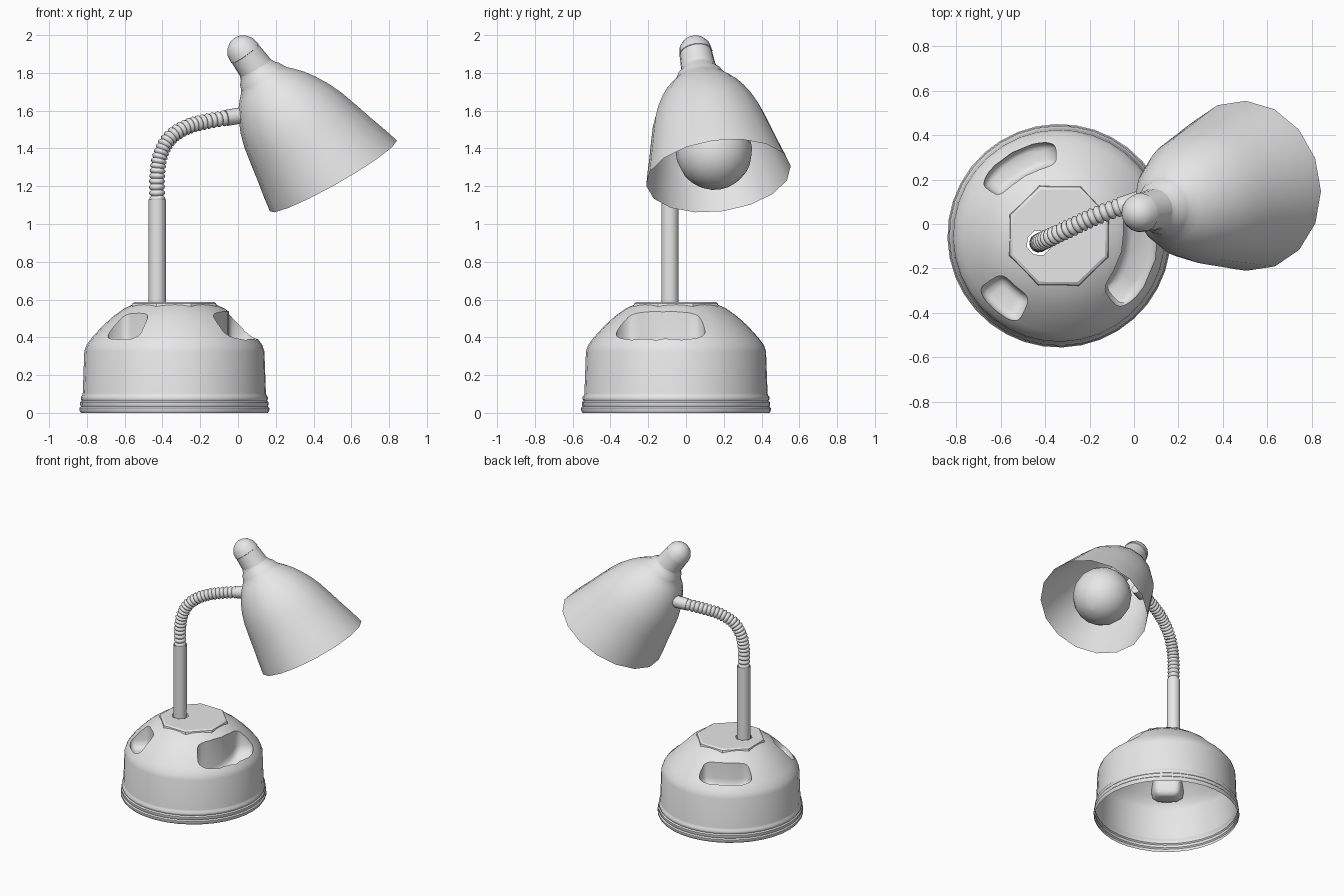
import bpy, bmesh, math
from mathutils import Vector

if "Cube" in bpy.data.objects:
    bpy.data.objects.remove(bpy.data.objects["Cube"], do_unlink=True)

grey = bpy.data.materials.new("light_grey")
grey.use_nodes = True
grey.diffuse_color = (0.8, 0.8, 0.8, 1)
grey.node_tree.nodes["Principled BSDF"].inputs["Base Color"].default_value = (0.8, 0.8, 0.8, 1)

UP = Vector((0, 0, 1))
SIDE = Vector((-0.37, 0.93, 0))      # reference direction for every ring


def ring(center, normal, radius, sides, phase=0.0):
    n = Vector(normal).normalized()
    u = (SIDE - n * SIDE.dot(n)).normalized()
    v = n.cross(u)
    angles = [2 * math.pi * i / sides + phase for i in range(sides)]
    return [Vector(center) + (u * math.cos(a) + v * math.sin(a)) * radius for a in angles]


def skin(name, rings, cap_start=False, cap_end=False):
    """Join equal-sized rings of points into one surface."""
    bm = bmesh.new()
    loops = [[bm.verts.new(p) for p in r] for r in rings]
    count = len(loops[0])
    for a, b in zip(loops, loops[1:]):
        for i in range(count):
            j = (i + 1) % count
            bm.faces.new((a[i], a[j], b[j], b[i]))
    if cap_start:
        bm.faces.new(loops[0][::-1])
    if cap_end:
        bm.faces.new(loops[-1])
    bmesh.ops.recalc_face_normals(bm, faces=bm.faces)
    mesh = bpy.data.meshes.new(name)
    bm.to_mesh(mesh)
    bm.free()
    mesh.materials.append(grey)
    obj = bpy.data.objects.new(name, mesh)
    bpy.context.collection.objects.link(obj)
    return obj


def activate(obj):
    bpy.ops.object.select_all(action='DESELECT')
    obj.select_set(True)
    bpy.context.view_layer.objects.active = obj


def smooth(obj, degrees=40):
    activate(obj)
    bpy.ops.object.shade_smooth_by_angle(angle=math.radians(degrees))


# Base: revolved dome with a ridged foot
BASE = Vector((-0.337, -0.053, 0))
profile = [(0.495, 0), (0.503, 0.012), (0.503, 0.026), (0.495, 0.034), (0.499, 0.042),
           (0.499, 0.056), (0.491, 0.064), (0.495, 0.072), (0.495, 0.084), (0.487, 0.095),
           (0.485, 0.105), (0.477, 0.325), (0.465, 0.36), (0.435, 0.4), (0.38, 0.46),
           (0.325, 0.51), (0.265, 0.553), (0.215, 0.576)]
base = skin("base", [ring(BASE + UP * z, UP, r, 36) for r, z in profile], True, True)


# Holder pockets sunk into the dome
def pocket_cutter(a0, a1, r0, r1, floor0, floor1):
    def outline(scale, height):
        points = []
        for i in range(28):
            t = 2 * math.pi * i / 28
            c, s = math.cos(t), math.sin(t)
            c = math.copysign(abs(c) ** 0.5, c) * scale
            s = math.copysign(abs(s) ** 0.5, s) * scale
            a = math.radians((a0 + a1) / 2 + c * (a1 - a0) / 2)
            r = (r0 + r1) / 2 + s * (r1 - r0) / 2
            z = 0.8 if height is None else floor0 + (floor1 - floor0) * (c + 1) / 2 + height
            points.append(BASE + Vector((r * math.cos(a), r * math.sin(a), z)))
        return points
    steps = [(1, None), (1, 0.06), (0.93, 0.025), (0.75, 0.006), (0.5, 0)]
    return skin("pocket_cutter", [outline(s, h) for s, h in steps], True, True)


for spec in [(-51, 23, 0.29, 0.445, 0.22, 0.35),
             (92, 147, 0.31, 0.43, 0.34, 0.34),
             (213, 245, 0.3, 0.445, 0.35, 0.35)]:
    cutter = pocket_cutter(*spec)
    cutter.hide_render = True
    activate(base)
    mod = base.modifiers.new("pocket", 'BOOLEAN')
    mod.operation = 'DIFFERENCE'
    mod.object = cutter
    bpy.ops.object.modifier_apply(modifier=mod.name)
    bpy.data.objects.remove(cutter, do_unlink=True)

# Open the underside and the top of the dome
bm = bmesh.new()
bm.from_mesh(base.data)
ends = [f for f in bm.faces if all(v.co.z < 0.001 for v in f.verts)
        or all(v.co.z > 0.575 for v in f.verts)]
bmesh.ops.delete(bm, geom=ends, context='FACES')
bm.to_mesh(base.data)
bm.free()
smooth(base)

# Eight-sided lid with a hole for the stem
STEM = Vector((-0.427, -0.085, 0))
lid = skin("base_lid", [ring(BASE + UP * 0.562, UP, 0.243, 8),
                        ring(BASE + UP * 0.58, UP, 0.238, 8),
                        ring(BASE + UP * 0.588, UP, 0.225, 8),
                        ring(STEM + UP * 0.588, UP, 0.058, 8)])
smooth(lid, 25)

# Stem: straight open tube
smooth(skin("stem", [ring(STEM + UP * z, UP, 0.046, 16) for z in (0.56, 1.13)]))

# Flexible neck: ribbed tube along a bent path
path = [Vector(p) for p in [(-0.427, -0.085, 1.0), (-0.427, -0.085, 1.12), (-0.428, -0.085, 1.25),
                            (-0.412, -0.077, 1.36), (-0.365, -0.055, 1.45), (-0.28, -0.015, 1.51),
                            (-0.18, 0.032, 1.54), (-0.06, 0.078, 1.562), (0.08, 0.125, 1.585)]]


def path_point(t):
    i = min(int(t), len(path) - 4)
    f = t - i
    a, b, c, d = path[i:i + 4]
    return (b * 2 + (c - a) * f + (a * 2 - b * 5 + c * 4 - d) * f ** 2
            + (b * 3 - a - c * 3 + d) * f ** 3) / 2


RIBS = 26
span = len(path) - 3
rings = []
for k in range(RIBS * 4 + 1):
    t = span * k / (RIBS * 4)
    p = path_point(t)
    tangent = path_point(min(t + 0.02, span)) - path_point(max(t - 0.02, 0))
    rings.append(ring(p, tangent, (0.033, 0.04, 0.043, 0.04)[k % 4], 12))
smooth(skin("flexible_neck", rings), 60)

# Collar joining the neck to the shade
collar_dir = path[-1] - path[-2]
smooth(skin("neck_collar", [ring(path[-2] + collar_dir * t, collar_dir, 0.043, 12)
                            for t in (-0.02, 1.0)], True, True))

# Shade: rings tilted a little against the line of their centres
RIM = Vector((0.505, 0.172, 1.255))
LINE = Vector((0.586, 0.15, -0.811))
TILT = Vector((0.49, 0.12, -0.865))


def along(name, steps, normal, sides, start=False, end=False):
    obj = skin(name, [ring(RIM + LINE * t, normal, r, sides) for t, r in steps], start, end)
    smooth(obj)
    return obj


along("shade", [(0, 0.386), (-0.09, 0.365), (-0.17, 0.344), (-0.27, 0.32), (-0.365, 0.296),
                (-0.44, 0.268), (-0.507, 0.234), (-0.56, 0.2), (-0.6, 0.165), (-0.625, 0.14),
                (-0.645, 0.128), (-0.665, 0.12), (-0.685, 0.102), (-0.705, 0.094)], TILT, 16)

# Socket and rounded cap behind the shade
along("socket", [(-0.66, 0.098), (-0.7, 0.093), (-0.8, 0.086)], LINE, 16)
along("socket_cap", [(-0.797, 0.084), (-0.8, 0.089), (-0.842, 0.082), (-0.872, 0.061),
                     (-0.89, 0.034), (-0.896, 0.012)], LINE, 16, True, True)

# Bulb: globe that narrows into the socket
globe = [(-0.16 + 0.203 * math.cos(a), 0.203 * math.sin(a))
         for a in [math.radians(4 + 16 * i) for i in range(9)]]
along("bulb", globe + [(-0.35, 0.1), (-0.41, 0.075), (-0.66, 0.07)], LINE, 16, True, True)
